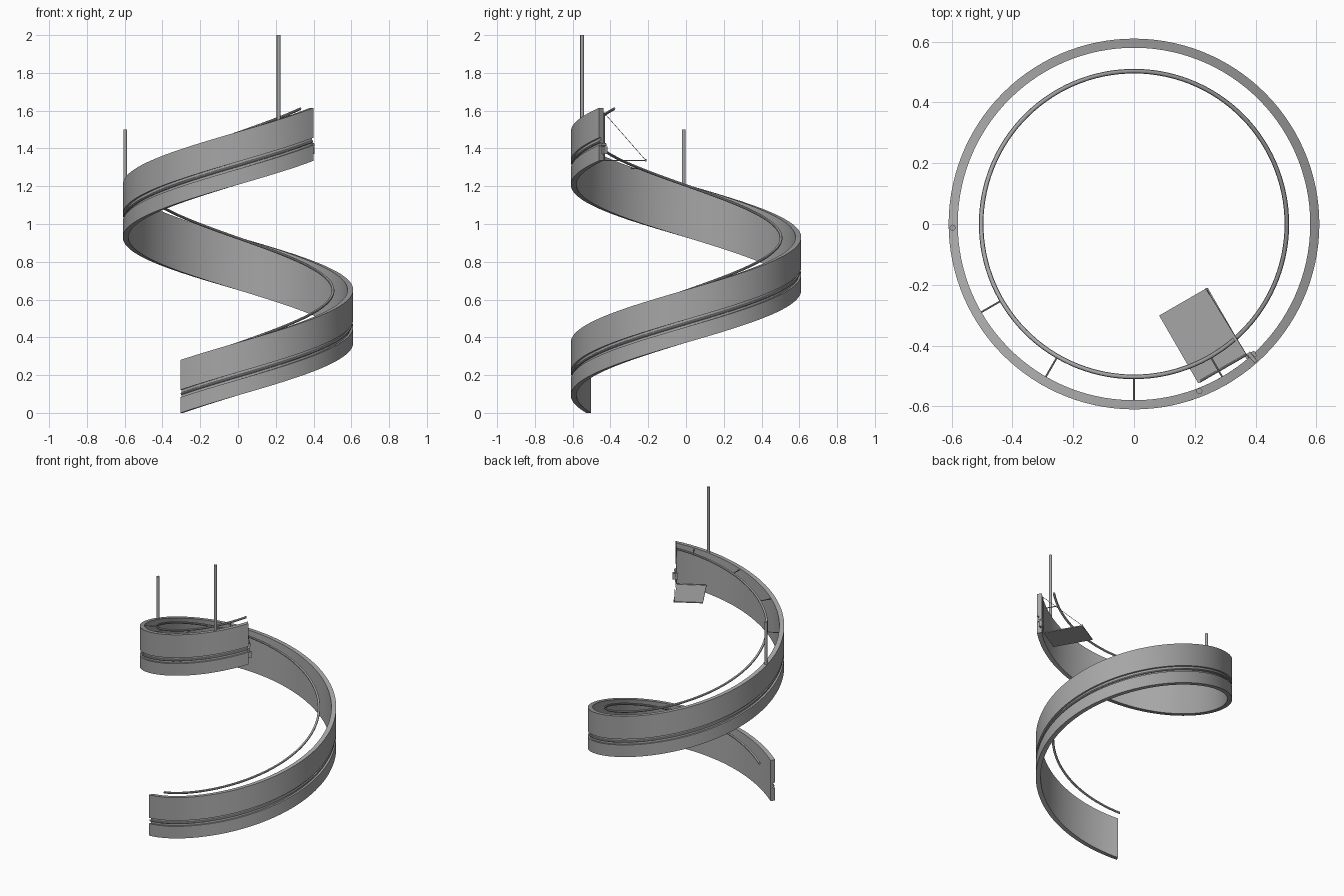
import bpy, bmesh
from math import radians, sin, cos, pi
from mathutils import Vector

cube = bpy.data.objects.get("Cube")
if cube:
    bpy.data.objects.remove(cube, do_unlink=True)

START, SWEEP = 240, 431      # degrees
RISE = 1.335 / SWEEP         # climb per degree
HEIGHT = 0.28

metal = bpy.data.materials.new("grey metal")
metal.use_nodes = True
GREY = (0.38, 0.38, 0.38, 1)
metal.diffuse_color = GREY
metal.node_tree.nodes["Principled BSDF"].inputs["Base Color"].default_value = GREY


def finish(name, bm, smooth=True):
    bmesh.ops.recalc_face_normals(bm, faces=bm.faces)
    mesh = bpy.data.meshes.new(name)
    bm.to_mesh(mesh)
    bm.free()
    obj = bpy.data.objects.new(name, mesh)
    bpy.context.collection.objects.link(obj)
    mesh.materials.append(metal)
    if smooth:
        bpy.ops.object.select_all(action='DESELECT')
        obj.select_set(True)
        bpy.context.view_layer.objects.active = obj
        bpy.ops.object.shade_smooth_by_angle(angle=radians(35))
    return obj


def on_helix(turn, radius, height):
    a = radians(START + turn)
    return Vector((radius * cos(a), radius * sin(a), turn * RISE + height))


def helix(name, profile, steps=144):
    """Sweep a closed (radius, height) profile up the spiral."""
    bm = bmesh.new()
    rings = [[bm.verts.new(on_helix(SWEEP * i / steps, r, h)) for r, h in profile]
             for i in range(steps + 1)]
    n = len(profile)
    for a, b in zip(rings, rings[1:]):
        for j in range(n):
            k = (j + 1) % n
            bm.faces.new((a[j], a[k], b[k], b[j]))
    bm.faces.new(rings[0])
    bm.faces.new(rings[-1])
    return finish(name, bm)


def circle(r, h, size, n=10):
    return [(r + size * cos(2 * pi * i / n), h + size * sin(2 * pi * i / n)) for i in range(n)]


def rod(name, start, end, radius, sides=12):
    start, end = Vector(start), Vector(end)
    d = end - start
    bm = bmesh.new()
    bmesh.ops.create_cone(bm, cap_ends=True, segments=sides, radius1=radius,
                          radius2=radius, depth=d.length)
    obj = finish(name, bm)
    obj.location = (start + end) / 2
    obj.rotation_euler = d.to_track_quat('Z', 'Y').to_euler()
    return obj


def box(name, center, size, turn=0):
    bm = bmesh.new()
    bmesh.ops.create_cube(bm, size=1)
    bmesh.ops.scale(bm, vec=size, verts=bm.verts)
    obj = finish(name, bm, smooth=False)
    obj.location = center
    obj.rotation_euler.z = radians(turn)
    return obj


# Spiral wall with a groove along its outer face
helix("spiral_wall", [(0.58, 0), (0.61, 0), (0.61, 0.083), (0.597, 0.083),
                      (0.597, 0.122), (0.61, 0.122), (0.61, HEIGHT), (0.58, HEIGHT)])
helix("groove_rail", circle(0.6, 0.102, 0.007, 8))

# Round handrail inside the wall, with brackets near the top
helix("inner_rail", circle(0.503, 0.275, 0.0075))
for i, turn in enumerate((330, 360, 390, 420)):
    rod(f"rail_bracket_{i + 1}", on_helix(turn, 0.503, 0.272),
        on_helix(turn, 0.585, 0.272), 0.003, 8)

# Hanging posts on the wall top
rod("tall_post", (0.215, -0.55, 1.54), (0.215, -0.55, 2), 0.01)
rod("short_post", (-0.597, -0.012, 1.19), (-0.597, -0.012, 1.5), 0.01)

# Folding platform with its carriage and stay cable
box("platform", (0.227, -0.367, 1.336), (0.184, 0.258, 0.006), 30)
rod("platform_hinge", (0.217, -0.518, 1.338), (0.37, -0.43, 1.338), 0.004, 8)
rod("carriage_upright", (0.375, -0.433, 1.335), (0.375, -0.433, 1.59), 0.003, 8)
box("carriage", (0.385, -0.434, 1.39), (0.035, 0.02, 0.04), 30)
rod("carriage_roller", (0.375, -0.425, 1.42), (0.4, -0.455, 1.42), 0.008)
rod("stay_cable", (0.37, -0.43, 1.585), (0.238, -0.214, 1.338), 0.0015, 6)
rod("corner_pin", (0.238, -0.214, 1.332), (0.238, -0.214, 1.345), 0.004, 8)
